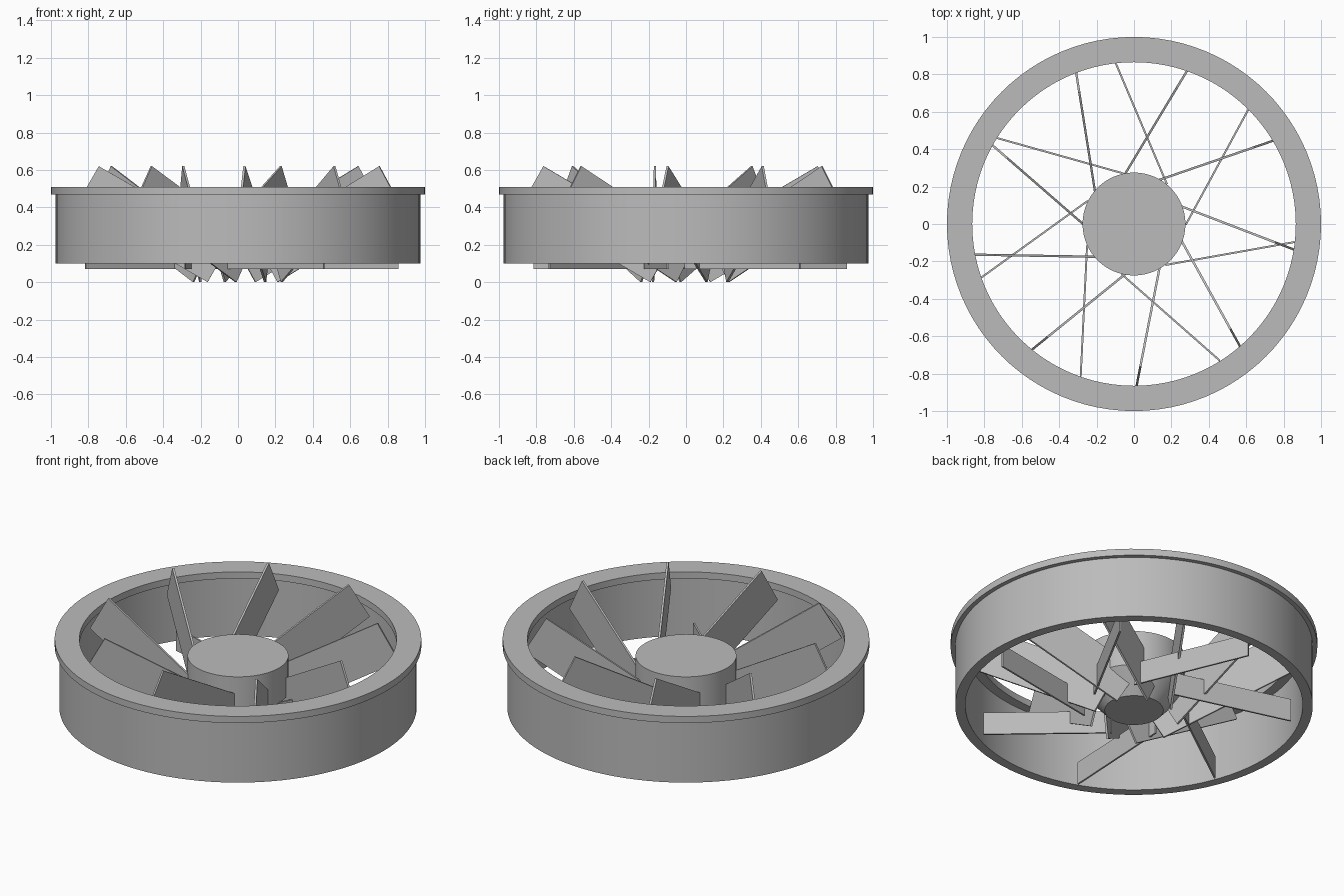
import bpy
import bmesh
from math import cos, sin, radians
from mathutils import Matrix, Vector

cube = bpy.data.objects.get("Cube")
if cube:
    bpy.data.objects.remove(cube, do_unlink=True)

grey = bpy.data.materials.new("plain grey")
grey.use_nodes = True
GREY = (0.5, 0.5, 0.5, 1)
grey.diffuse_color = GREY
grey.node_tree.nodes["Principled BSDF"].inputs["Base Color"].default_value = GREY


def add_object(name, bm):
    bmesh.ops.recalc_face_normals(bm, faces=bm.faces)
    mesh = bpy.data.meshes.new(name)
    bm.to_mesh(mesh)
    bm.free()
    mesh.materials.append(grey)
    obj = bpy.data.objects.new(name, mesh)
    bpy.context.collection.objects.link(obj)
    return obj


def lathe(name, profile, closed):
    """Spin a (radius, height) profile around the z axis."""
    bm = bmesh.new()
    verts = [bm.verts.new((r, 0, z)) for r, z in profile]
    edges = [bm.edges.new(pair) for pair in zip(verts, verts[1:])]
    if closed:
        edges.append(bm.edges.new((verts[-1], verts[0])))
    bmesh.ops.spin(bm, geom=verts + edges, axis=(0, 0, 1), cent=(0, 0, 0),
                   angle=radians(360), steps=96, use_merge=True)
    bmesh.ops.remove_doubles(bm, verts=bm.verts, dist=0.0001)
    obj = add_object(name, bm)
    bpy.ops.object.select_all(action="DESELECT")
    bpy.context.view_layer.objects.active = obj
    obj.select_set(True)
    bpy.ops.object.shade_smooth_by_angle(angle=radians(30))


def vane_ring(name, count, outline, thickness, tip_radius, tip_angle, heading):
    """Upright plates around the hub; outline is (distance inward, height)."""
    tip = Vector((cos(radians(tip_angle)), sin(radians(tip_angle)), 0)) * tip_radius
    inward = Vector((cos(radians(heading)), sin(radians(heading)), 0))
    side = Vector((-inward.y, inward.x, 0)) * thickness
    for i in range(count):
        bm = bmesh.new()
        verts = [bm.verts.new(tip + inward * s + Vector((0, 0, z)) - side / 2)
                 for s, z in outline]
        face = bm.faces.new(verts)
        extruded = bmesh.ops.extrude_face_region(bm, geom=[face])["geom"]
        moved = [v for v in extruded if isinstance(v, bmesh.types.BMVert)]
        bmesh.ops.translate(bm, verts=moved, vec=side)
        turn = Matrix.Rotation(radians(360 * i / count), 3, "Z")
        bmesh.ops.rotate(bm, verts=bm.verts, cent=(0, 0, 0), matrix=turn)
        add_object(f"{name}_{i + 1}", bm)


# Duct wall with a flange overhanging both sides of its top edge
lathe("duct_ring", [(0.92, 0.1), (0.975, 0.1), (0.975, 0.47), (1, 0.47),
                    (1, 0.51), (0.865, 0.51), (0.865, 0.47), (0.92, 0.47)], True)

# Hub with a tapered underside
lathe("hub", [(0, 0.07), (0.16, 0.07), (0.275, 0.2), (0.275, 0.41), (0, 0.41)], False)

# Rotor blades: upright rectangles tilted within their own plane
tilt = radians(30)
length, width = 0.814, 0.246
along = Vector((cos(tilt), -sin(tilt)))
across = Vector((sin(tilt), cos(tilt)))
corner = Vector((-0.023, length * sin(tilt)))
blade = [corner, corner + along * length,
         corner + along * length + across * width, corner + across * width]
vane_ring("rotor_blade", 9, blade, 0.012, 0.86, -9, 159)

# Fixed vanes: level rectangles leaning the other way below the rotor
vane = [(0, 0.07), (0.7, 0.07), (0.7, 0.205), (0, 0.205)]
vane_ring("fixed_vane", 7, vane, 0.01, 0.863, 45, 241.5)
